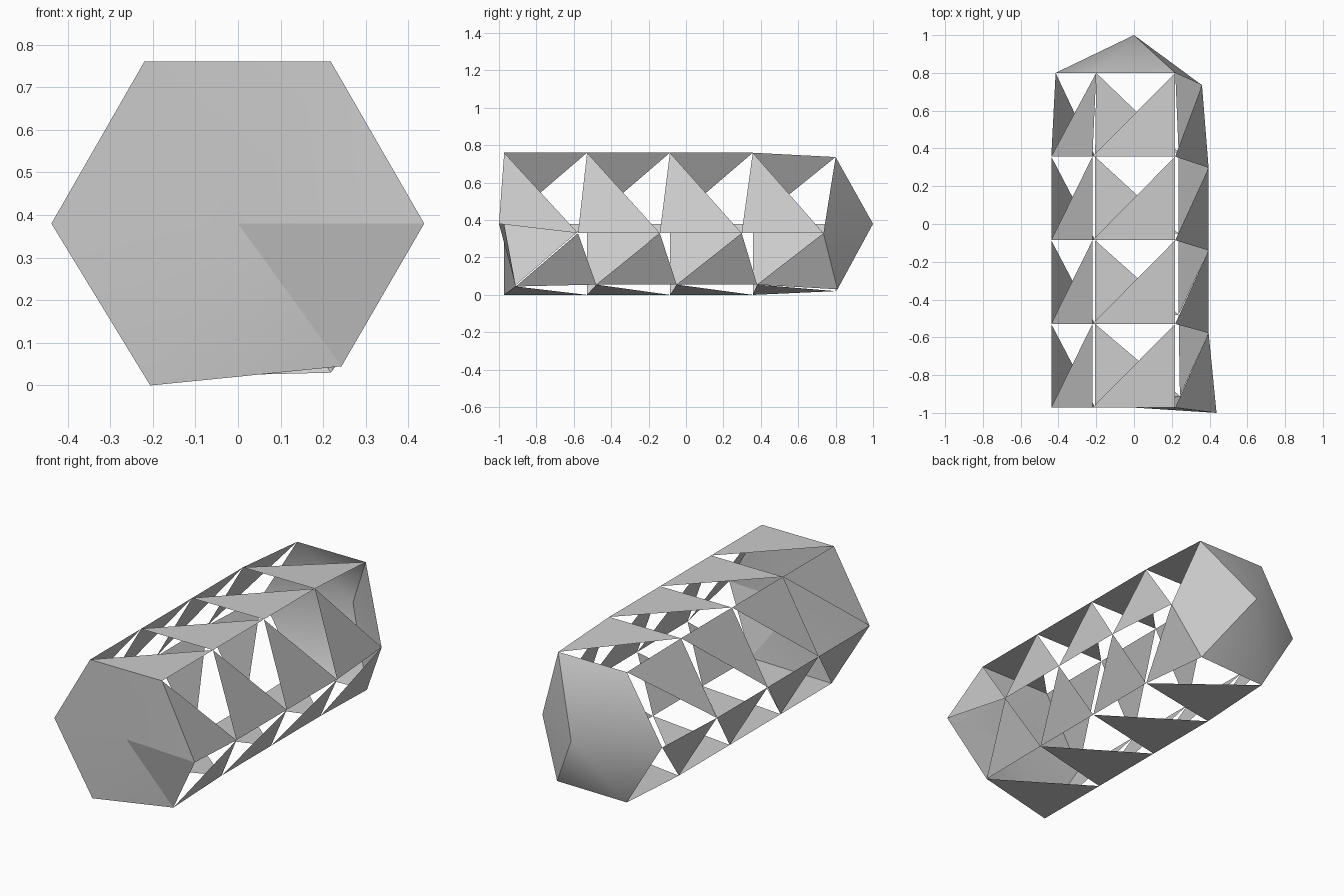
import bpy
import math

cube = bpy.data.objects.get("Cube")
if cube:
    bpy.data.objects.remove(cube, do_unlink=True)

# One plain grey for the whole model
grey = bpy.data.materials.new("plain_grey")
grey.use_nodes = True
grey.diffuse_color = (0.6, 0.6, 0.6, 1)
shader = grey.node_tree.nodes["Principled BSDF"]
shader.inputs["Base Color"].default_value = grey.diffuse_color
shader.inputs["Roughness"].default_value = 0.8

BAYS = 4


def add_part(name, points, faces, smooth=False):
    mesh = bpy.data.meshes.new(name)
    mesh.from_pydata(points, [], faces)
    mesh.materials.append(grey)
    obj = bpy.data.objects.new(name, mesh)
    bpy.context.collection.objects.link(obj)
    if smooth:
        bpy.ops.object.select_all(action="DESELECT")
        obj.select_set(True)
        bpy.context.view_layer.objects.active = obj
        bpy.ops.object.shade_smooth_by_angle(angle=math.radians(30))
    return obj


def rail(x, z, start, pitch, first=None, last=None):
    """Corner points of the tube along y, with optional shifted end points."""
    points = [(x, start + pitch * i, z) for i in range(BAYS + 1)]
    points[0] = first or points[0]
    points[-1] = last or points[-1]
    return points


# Six corner rails, counterclockwise seen from the front
rails = [
    rail(0.395, 0.33, -1.015, 0.4375, (0.437, -1.0, 0.38), (0.36, 0.735, 0.33)),
    rail(0.218, 0.76, -0.972, 0.443, last=(0.218, 0.8, 0.737)),
    rail(-0.22, 0.76, -0.972, 0.443, last=(-0.2, 0.8, 0.737)),
    rail(-0.438, 0.38, -0.972, 0.443, last=(-0.415, 0.8, 0.38)),
    rail(-0.206, 0.0, -0.972, 0.443, last=(-0.2, 0.8, 0.02)),
    rail(0.236, 0.055, -0.91, 0.43, (0.243, -0.91, 0.045), (0.218, 0.81, 0.03)),
]

# One row of open triangular panels on each side of the tube
names = ["upper_left", "top", "upper_right", "lower_right", "bottom", "lower_left"]
for k, name in enumerate(names):
    near, far = rails[k], rails[(k + 1) % 6]
    step = 1 if k == 5 else 0   # the spiral closes one bay further along
    points, faces = [], []
    for i in range(BAYS):
        faces.append([len(points) + j for j in (0, 1, 2)])
        points += [near[i], near[i + 1], far[i + step]]
    add_part(name + "_panels", points, faces)

# Front cap: a smooth fan and one folded facet
front = [r[0] for r in rails] + [(0, -0.972, 0.38)]
add_part("front_cap", front, [(k, k + 1, 6) for k in range(5)], smooth=True)
add_part("front_cap_facet", [front[5], front[0], front[6]], [(0, 1, 2)])

# Pointed back cap
back = [r[-1] for r in rails] + [(0, 1.0, 0.38)]
add_part("back_cap", back, [((k + 1) % 6, k, 6) for k in range(6)], smooth=True)
